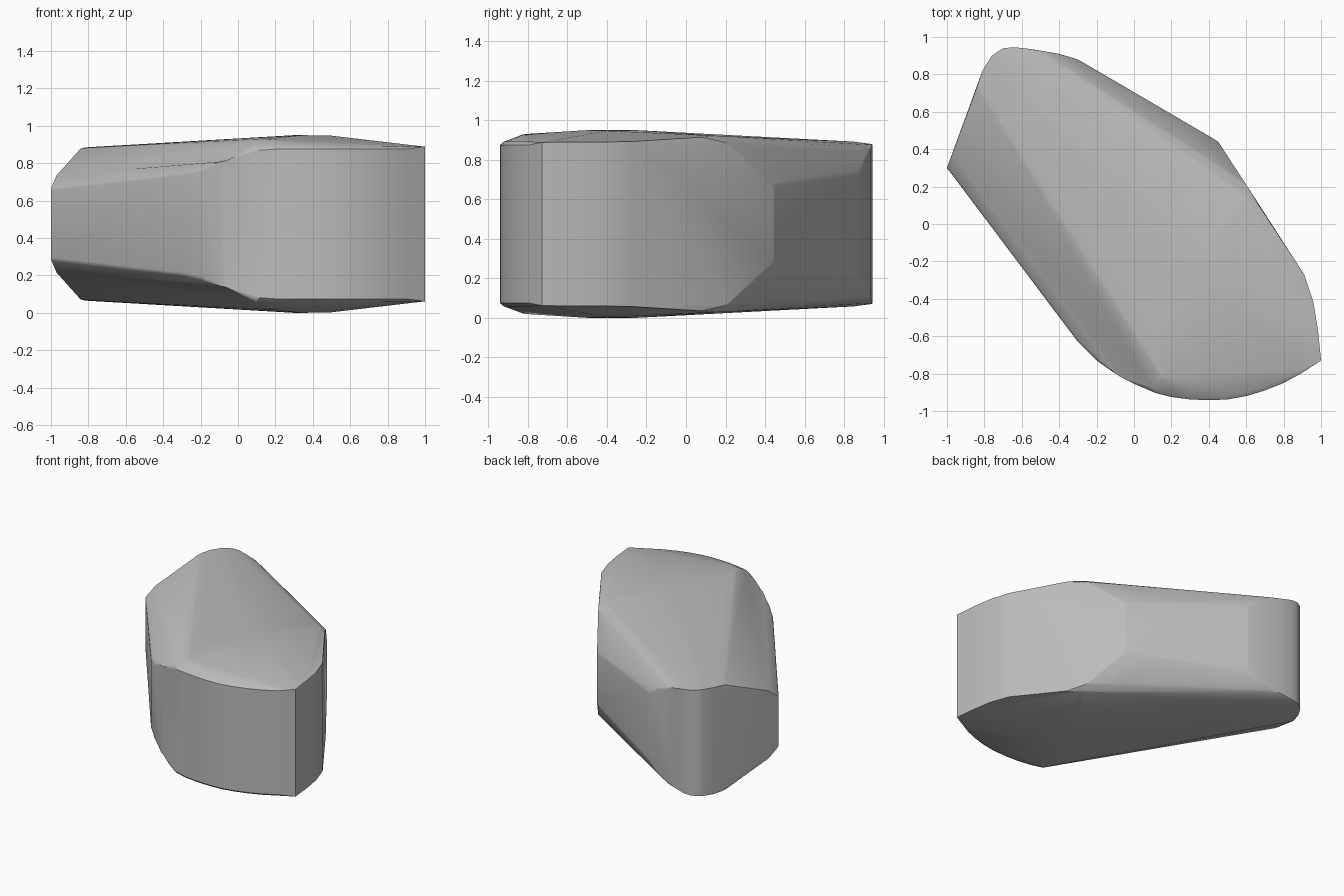
import bpy, bmesh, math

cube = bpy.data.objects.get("Cube")
if cube:
    bpy.data.objects.remove(cube)

MID = 0.475  # the stone is mirrored above and below this height

# Points as x, y, half height
bow = [(-0.3, -0.63, 0.27), (-0.2, -0.73, 0.29), (-0.1, -0.80, 0.33), (0, -0.86, 0.37)]
rim = [(0.1, -0.9), (0.2, -0.925), (0.3, -0.938), (0.4, -0.942), (0.5, -0.938),
       (0.6, -0.92), (0.7, -0.89), (0.8, -0.85), (0.9, -0.795)]
right_side = [(1, -0.73, 0.413), (0.985, -0.58, 0.415), (0.96, -0.42, 0.415),
              (0.91, -0.27, 0.418), (0.68, 0.08, 0.44), (0.6, 0.21, 0.41),
              (0.45, 0.44, 0.19), (0.435, 0.45, 0.2)]
back_end = [(-0.3, 0.88, 0.26), (-0.4, 0.91, 0.33), (-0.52, 0.932, 0.38),
            (-0.64, 0.945, 0.4), (-0.7, 0.94, 0.405), (-0.76, 0.9, 0.41),
            (-0.81, 0.82, 0.41), (-0.84, 0.73, 0.405), (-0.97, 0.38, 0.26),
            (-1, 0.3, 0.19)]
crown = [(0.15, -0.82, 0.455), (0.1, -0.6, 0.462), (0.35, -0.5, 0.475),
         (0.5, -0.4, 0.472), (0.3, -0.25, 0.475), (0.6, 0.15, 0.447),
         (-0.6, 0.85, 0.417)]

points = bow + right_side + back_end + crown
for x, y in rim:
    points.append((x, y, 0.4))
    points.append((x - 0.01, y + 0.02, 0.417))  # softened edge

# Wrap the mirrored points in one convex skin
bm = bmesh.new()
for x, y, h in points:
    for side in (-1, 1):
        bm.verts.new((x, y, MID + side * h))
hull = bmesh.ops.convex_hull(bm, input=bm.verts[:])
loose = {v for v in hull["geom_interior"] + hull["geom_unused"]
         if isinstance(v, bmesh.types.BMVert)}
bmesh.ops.delete(bm, geom=list(loose), context='VERTS')
bmesh.ops.dissolve_limit(bm, angle_limit=math.radians(1), verts=bm.verts[:], edges=bm.edges[:])

# Round the soft edges slightly
soft = [e for e in bm.edges if len(e.link_faces) == 2
        and math.radians(12) < e.calc_face_angle() < math.radians(48)
        and sum(v.co.x for v in e.verts) < 0.2]
bmesh.ops.bevel(bm, geom=soft, offset=0.03, segments=2, profile=0.5,
                affect='EDGES', clamp_overlap=True)
bmesh.ops.recalc_face_normals(bm, faces=bm.faces[:])

mesh = bpy.data.meshes.new("stone")
bm.to_mesh(mesh)
bm.free()
stone = bpy.data.objects.new("stone", mesh)
bpy.context.collection.objects.link(stone)

# Plain grey
grey = bpy.data.materials.new("stone grey")
grey.use_nodes = True
colour = (0.5, 0.5, 0.5, 1)
grey.diffuse_color = colour
grey.node_tree.nodes["Principled BSDF"].inputs["Base Color"].default_value = colour
mesh.materials.append(grey)

bpy.context.view_layer.objects.active = stone
stone.select_set(True)
bpy.ops.object.shade_smooth_by_angle(angle=math.radians(32))
